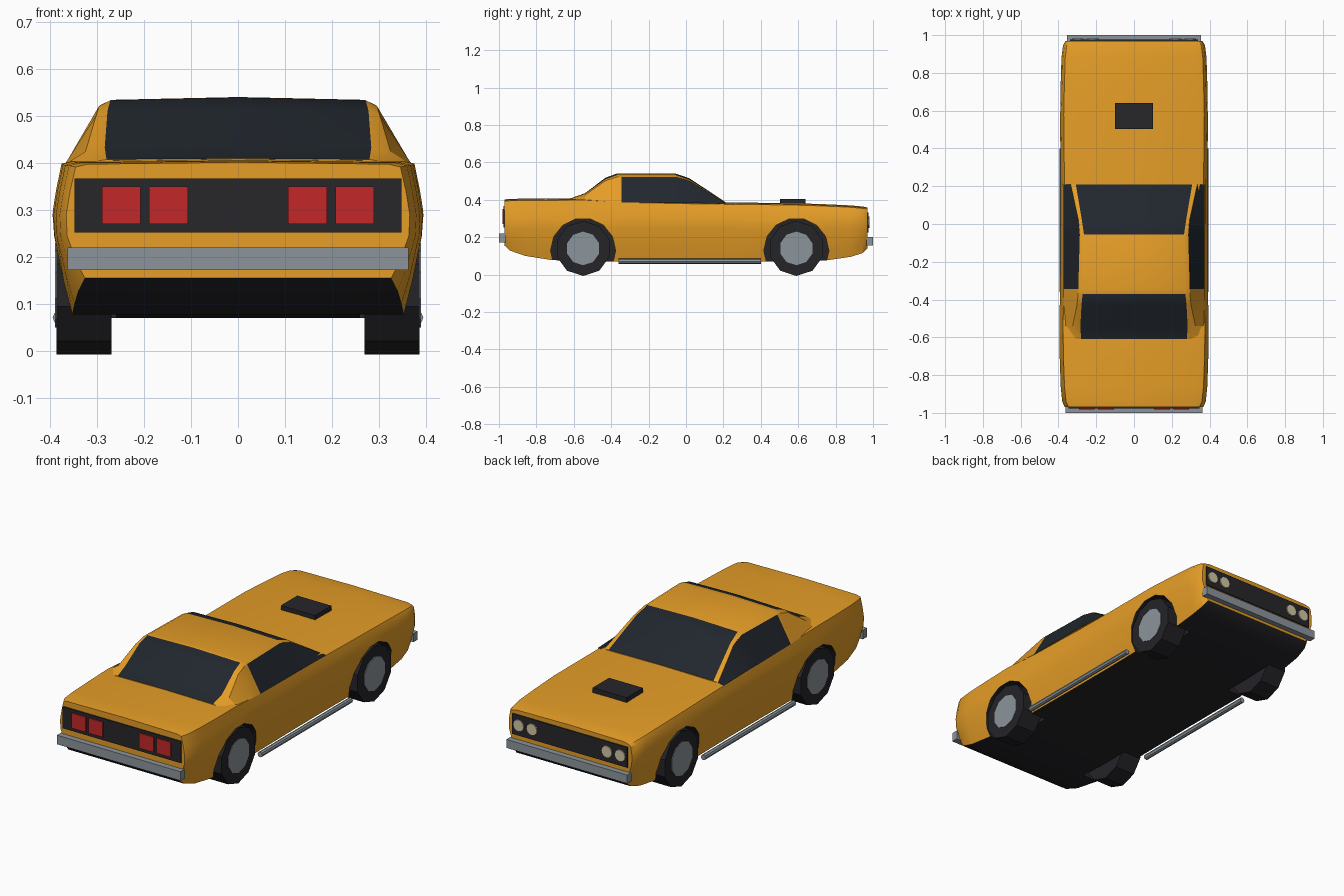
import bpy, bmesh, math
from mathutils import Matrix

if "Cube" in bpy.data.objects:
    bpy.data.objects.remove(bpy.data.objects["Cube"])


def mat(name, rgb):
    m = bpy.data.materials.new(name)
    m.diffuse_color = (*rgb, 1)
    m.use_nodes = True
    m.node_tree.nodes["Principled BSDF"].inputs["Base Color"].default_value = m.diffuse_color
    return m


PAINT = mat("paint", (0.79, 0.34, 0.02))
BLACK = mat("black", (0.018, 0.018, 0.022))
TRIM = mat("dark_trim", (0.02, 0.02, 0.024))
GLASS = mat("glass", (0.015, 0.02, 0.027))
CHROME = mat("chrome", (0.26, 0.30, 0.33))
RED = mat("red_lens", (0.55, 0.02, 0.02))
LAMP = mat("lamp_lens", (0.65, 0.58, 0.38))


def finish(bm, name, mats):
    me = bpy.data.meshes.new(name)
    bmesh.ops.recalc_face_normals(bm, faces=bm.faces)
    bm.to_mesh(me)
    bm.free()
    for m in mats:
        me.materials.append(m)
    ob = bpy.data.objects.new(name, me)
    bpy.context.collection.objects.link(ob)
    return ob


def box(name, x, y, z, m):
    bm = bmesh.new()
    bmesh.ops.create_cube(bm, size=1)
    for v in bm.verts:
        for i, (a, b) in enumerate((x, y, z)):
            v.co[i] = a if v.co[i] < 0 else b
    return finish(bm, name, [m])


def cylinder(name, centre, r, depth, axis, sides, m, turn=0.0):
    bm = bmesh.new()
    tilt = Matrix.Rotation(math.pi / 2, 4, 'Y' if axis == 'X' else 'X')
    bmesh.ops.create_cone(bm, cap_ends=True, segments=sides, radius1=r, radius2=r, depth=depth,
                          matrix=Matrix.Translation(centre) @ tilt @ Matrix.Rotation(turn, 4, 'Z'))
    return finish(bm, name, [m])


def loft(name, sections, mats, pick):
    """Mirror half sections (y, [(x, z)...] from centre to centre) and skin them."""
    bm = bmesh.new()
    rings = []
    for y, half in sections:
        pts = half + [(-x, z) for x, z in reversed(half) if x > 0]
        rings.append([bm.verts.new((x, y, z)) for x, z in pts])
    n, h = len(rings[0]), len(sections[0][1]) - 1
    for i, (a, b) in enumerate(zip(rings, rings[1:])):
        for j in range(n):
            k = (j + 1) % n
            f = bm.faces.new((a[j], a[k], b[k], b[j]))
            f.material_index = pick(i, j if j < h else n - 1 - j)
    for r in (rings[0], rings[-1]):
        bm.faces.new(r)
    return finish(bm, name, mats)


def smooth(ob, angle):
    bpy.ops.object.select_all(action='DESELECT')
    ob.select_set(True)
    bpy.context.view_layer.objects.active = ob
    bpy.ops.object.shade_smooth_by_angle(angle=math.radians(angle))


# Body shell: y, widest half width, bottom z, top z
stations = [(-0.97, 0.366, 0.155, 0.398), (-0.94, 0.38, 0.128, 0.401), (-0.86, 0.388, 0.10, 0.402),
            (-0.72, 0.393, 0.078, 0.403), (-0.55, 0.396, 0.07, 0.405), (-0.34, 0.391, 0.07, 0.392),
            (0.0, 0.388, 0.07, 0.385), (0.21, 0.388, 0.07, 0.382), (0.58, 0.392, 0.07, 0.378),
            (0.75, 0.388, 0.076, 0.372), (0.88, 0.384, 0.095, 0.366), (0.945, 0.376, 0.115, 0.36),
            (0.97, 0.362, 0.14, 0.355)]
sections = [(y, [(0, b), (w - 0.04, b), (w - 0.022, b + 0.45 * (0.23 - b)), (w - 0.002, 0.245),
                 (w, 0.29), (w - 0.008, 0.34), (w - 0.02, t - 0.006), (w - 0.045, t), (0, t + 0.004)])
            for y, w, b, t in stations]
body = loft("body", sections, [PAINT, BLACK], lambda i, j: 1 if j == 0 else 0)

# Wheel arches cut out, dark inside
bpy.context.view_layer.objects.active = body
for y in (-0.55, 0.59):
    for s in (-1, 1):
        cut = cylinder("arch_cutter", (s * 0.39, y, 0.128), 0.174, 0.26, 'X', 14, BLACK)
        cut.hide_render = True
        mod = body.modifiers.new("arch", 'BOOLEAN')
        mod.object = cut
        mod.operation = 'DIFFERENCE'
        mod.solver = 'EXACT'
        mod.material_mode = 'TRANSFER'
        bpy.ops.object.modifier_apply(modifier=mod.name)
        bpy.data.objects.remove(cut)
smooth(body, 28)

# Cabin: y, base (x, z), side window top (x, z), roof edge (x, z)
cab = [(-0.61, (0.35, 0.395), (0.31, 0.403), (0.28, 0.408)),
       (-0.54, (0.372, 0.395), (0.325, 0.425), (0.284, 0.433)),
       (-0.43, (0.374, 0.39), (0.302, 0.502), (0.278, 0.512)),
       (-0.37, (0.374, 0.388), (0.296, 0.522), (0.272, 0.534)),
       (-0.345, (0.374, 0.386), (0.295, 0.523), (0.27, 0.535)),
       (-0.055, (0.374, 0.384), (0.287, 0.523), (0.265, 0.534)),
       (0.02, (0.374, 0.384), (0.294, 0.5), (0.276, 0.508)),
       (0.21, (0.372, 0.378), (0.335, 0.382), (0.308, 0.386))]
cabin_sections = [(y, [(0, 0.37), base, win, edge, (0, edge[1] + (0.006 if -0.5 < y < 0.1 else 0.002))])
                  for y, base, win, edge in cab]


def cabin_glass(i, j):
    side = j == 1 and i >= 4
    screen = j == 3 and i not in (3, 4)
    return 1 if side or screen else 0


smooth(loft("cabin", cabin_sections, [PAINT, GLASS], cabin_glass), 25)

# Tail panel, grille, bumpers and bonnet scoop
box("tail_panel", (-0.348, 0.348), (-0.976, -0.96), (0.252, 0.367), TRIM)
box("grille", (-0.338, 0.338), (0.96, 0.976), (0.225, 0.333), TRIM)
box("rear_bumper", (-0.363, 0.363), (-1.0, -0.965), (0.172, 0.22), CHROME)
box("front_bumper", (-0.355, 0.355), (0.965, 1.0), (0.155, 0.2), CHROME)
box("hood_scoop", (-0.1, 0.1), (0.503, 0.64), (0.37, 0.405), TRIM)

for s in (-1, 1):
    # Lamps
    for a, b in ((0.107, 0.19), (0.208, 0.29)):
        box("tail_light", sorted((s * a, s * b)), (-0.982, -0.97), (0.27, 0.35), RED)
    for x in (0.22, 0.298):
        cylinder("headlight", (s * x, 0.973, 0.28), 0.031, 0.018, 'Y', 12, LAMP)
    # Side exhaust pipe
    cylinder("side_pipe", (s * 0.381, 0.02, 0.071), 0.014, 0.76, 'Y', 8, CHROME)
    # Wheels, flat side down
    for y in (-0.55, 0.59):
        r = 0.14 / math.cos(math.pi / 10)
        cylinder("tire", (s * 0.3285, y, 0.14), r, 0.117, 'X', 10, BLACK, math.pi / 10)
        cylinder("wheel_hub", (s * 0.3305, y, 0.14), 0.09, 0.119, 'X', 10, CHROME, math.pi / 10)
